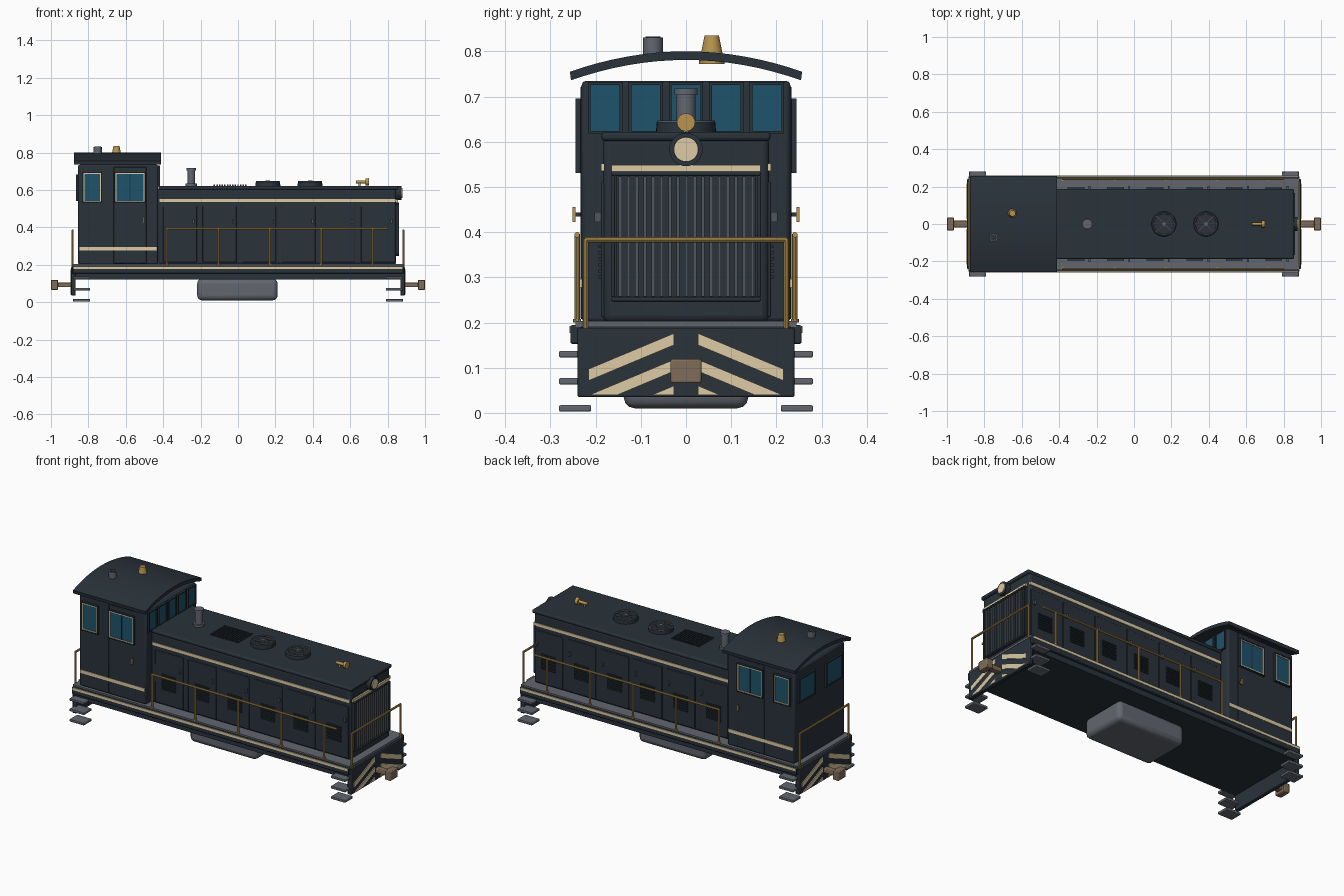
import bpy, bmesh, math
from mathutils import Matrix, Vector

if "Cube" in bpy.data.objects:
    bpy.data.objects.remove(bpy.data.objects["Cube"])


def mat(name, hexcol):
    m = bpy.data.materials.new(name)
    c = [int(hexcol[i:i + 2], 16) / 255 for i in (0, 2, 4)]
    m.diffuse_color = [((v + 0.055) / 1.055) ** 2.4 if v > 0.04 else v / 12.92 for v in c] + [1]
    m.use_nodes = True
    m.node_tree.nodes["Principled BSDF"].inputs["Base Color"].default_value = m.diffuse_color
    return m


DARK = mat("dark_slate", "29323A")
STEEL = mat("mid_steel", "4E575F")
GREY = mat("steel_grey", "62676F")
CREAM = mat("cream", "DCCBA3")
BRASS = mat("brass", "B8944F")
BROWN = mat("coupler_brown", "806C58")
GLASS = mat("blue_glass", "1E536B")


def finish(name, bm, material, bevel=0, segs=2):
    bmesh.ops.recalc_face_normals(bm, faces=bm.faces)
    me = bpy.data.meshes.new(name)
    bm.to_mesh(me)
    bm.free()
    me.materials.append(material)
    ob = bpy.data.objects.new(name, me)
    bpy.context.collection.objects.link(ob)
    if bevel:
        b = ob.modifiers.new("bevel", 'BEVEL')
        b.width, b.segments = bevel, segs
    bpy.context.view_layer.objects.active = ob
    ob.select_set(True)
    bpy.ops.object.shade_smooth_by_angle(angle=math.radians(35))
    ob.select_set(False)
    return ob


def boxes(name, material, items, bevel=0, segs=2):
    """Each item is x0, x1, y0, y1, z0, z1."""
    bm = bmesh.new()
    for x0, x1, y0, y1, z0, z1 in items:
        m = Matrix.Translation(((x0 + x1) / 2, (y0 + y1) / 2, (z0 + z1) / 2))
        m = m @ Matrix.Diagonal((abs(x1 - x0), abs(y1 - y0), abs(z1 - z0), 1))
        bmesh.ops.create_cube(bm, size=1, matrix=m)
    return finish(name, bm, material, bevel, segs)


def rods(name, material, items, segs=24):
    """Each item is start, end, start radius, end radius."""
    bm = bmesh.new()
    for a, b, r1, r2 in items:
        a, b = Vector(a), Vector(b)
        rot = (b - a).to_track_quat('Z', 'Y').to_matrix().to_4x4()
        bmesh.ops.create_cone(bm, cap_ends=True, segments=segs, radius1=r1, radius2=r2,
                              depth=(b - a).length, matrix=Matrix.Translation((a + b) / 2) @ rot)
    return finish(name, bm, material)


def border(a0, a1, b0, b1, w):
    """Four bars around a rectangle, as 2D spans."""
    return [(a0 - w, a1 + w, b0 - w, b0), (a0 - w, a1 + w, b1, b1 + w),
            (a0 - w, a0, b0, b1), (a1, a1 + w, b0, b1)]


def prism(name, material, polys, x0, x1):
    """Extrude y-z polygons from x0 to x1."""
    bm = bmesh.new()
    for p in polys:
        f = bm.faces.new([bm.verts.new((x0, y, z)) for y, z in p])
        r = bmesh.ops.extrude_face_region(bm, geom=[f])
        bmesh.ops.translate(bm, vec=(x1 - x0, 0, 0),
                            verts=[v for v in r["geom"] if isinstance(v, bmesh.types.BMVert)])
    return finish(name, bm, material)


S = (-1, 1)

# Frame, walkway and tank
boxes("frame", DARK, [(-.875, .875, -.238, .238, .122, .195)])
boxes("side_sill", DARK, [(-.885, .885, s * .23, s * .256, .153, .194) for s in S], .004)
boxes("walkway", GREY, [(-.885, .885, -.245, .245, .19, .203)])
boxes("sill_stripe", CREAM, [(-.88, .88, s * .25, s * .258, .177, .192) for s in S])
boxes("fuel_tank", GREY, [(-.218, .212, -.138, .138, .01, .125)], .025, 3)

# Ends: plates, chevrons, couplers, steps
boxes("end_plate", DARK, [(s * .868, s * .892, -.24, .24, .035, .188) for s in S], .004)
chevrons = [[(.027, .150), (.027, .176), (.216, .097), (.216, .071)],
            [(.027, .092), (.027, .118), (.213, .04), (.151, .04)],
            [(.027, .04), (.027, .06), (.075, .04)]]
for s in S:
    prism("chevron_stripes", CREAM, [[(t * y, z) for y, z in p] for p in chevrons for t in S],
          s * .89, s * .896)
boxes("coupler", BROWN, [(s * .88, s * .968, -.018, .018, .08, .106) for s in S]
      + [(s * .962, s * 1.0, -.034, .034, .066, .119) for s in S], .004)
boxes("steps", GREY, [(s * .79, s * .882, t * .21, t * .281, z - .007, z + .007)
                      for s in S for t in S for z in (.01, .07, .13)], .003)

# Hood body with roof slab
boxes("hood", DARK, [(-.43, .846, -.184, .184, .2, .612)], .016, 3)
boxes("hood_roof", DARK, [(-.425, .856, -.187, .187, .602, .622)], .007)
boxes("hood_stripe", CREAM, [(-.42, .844, s * .18, s * .188, .535, .552) for s in S]
      + [(.84, .855, -.165, .165, .533, .549)])
doors, louvres, pulls = [], [], []
for i in range(6):
    x = -.40 + i * .2115
    for s in S:
        doors.append((x, x + .18, s * .178, s * .188, .212, .512))
        louvres += [(x + .045, x + .135, s * .185, s * .194, z, z + .007)
                    for z in [.297 + k * .0135 for k in range(7)]]
        pulls.append((x + .158, x + .168, s * .186, s * .202, .422, .445))
boxes("hood_doors", DARK, doors, .003)
boxes("door_louvres", DARK, louvres)
boxes("door_pulls", STEEL, pulls)

# Nose radiator and lamp
boxes("radiator_back", DARK, [(.84, .85, -.155, .155, .255, .53)])
boxes("radiator_frame", DARK, [(.84, .862, *b) for b in border(-.157, .157, .256, .525, .009)], .003)
boxes("radiator_slats", STEEL, [(.845, .859, -.149 + i * .0183, -.142 + i * .0183, .258, .523)
                                for i in range(17)])
rods("lamp_rim", DARK, [((.84, 0, .583), (.874, 0, .583), .037, .037)], 32)
rods("lamp_lens", CREAM, [((.865, 0, .583), (.879, 0, .583), .028, .027)], 32)

# Hood roof equipment: stack, vent, fans, horn
rods("exhaust_stack", GREY, [((-.25, 0, .62), (-.25, 0, .635), .03, .03),
                             ((-.25, 0, .63), (-.25, 0, .715), .021, .021),
                             ((-.25, 0, .703), (-.25, 0, .718), .026, .026)])
boxes("roof_vent", DARK, [(-.13 + i * .014, -.122 + i * .014, -.065, .065, .62, .63) for i in range(13)])
for x in (.16, .385):
    rods("fan_housing", DARK, [((x, 0, .615), (x, 0, .641), .067, .065)], 32)
    bpy.ops.mesh.primitive_torus_add(major_radius=.06, minor_radius=.005, major_segments=32,
                                     minor_segments=6, location=(x, 0, .643))
    ring = bpy.context.object
    ring.name = "fan_ring"
    ring.data.materials.append(STEEL)
    ring.select_set(False)
    rods("fan_spokes", GREY, [((x, 0, .644), (x + .058 * math.cos(a), .058 * math.sin(a), .644), .0035, .0035)
                              for a in [k * math.pi / 4 for k in range(8)]]
         + [((x, 0, .64), (x, 0, .65), .012, .012)], 8)
rods("horn", BRASS, [((.63, 0, .643), (.69, 0, .643), .008, .009),
                     ((.683, 0, .643), (.7, 0, .643), .018, .02),
                     ((.65, 0, .62), (.65, 0, .643), .006, .006)])

# Cab body and curved roof
boxes("cab", DARK, [(-.855, -.427, -.231, .231, .2, .735)], .01)
N = 16
arc = [(.257 * (2 * k / N - 1), 1 - (2 * k / N - 1) ** 2) for k in range(N + 1)]
prism("cab_roof", DARK, [[(y, .755 + .045 * c) for y, c in arc]
                         + [(y * .99, .736 + .045 * c) for y, c in reversed(arc)]], -.876, -.413)
rods("roof_ventilator", GREY, [((-.75, -.073, .78), (-.75, -.073, .831), .022, .022)])
rods("ventilator_cap", DARK, [((-.75, -.073, .82), (-.75, -.073, .833), .017, .017)])
rods("bell", BRASS, [((-.65, .057, .772), (-.65, .057, .782), .028, .028),
                     ((-.65, .057, .78), (-.65, .057, .835), .027, .016)])

# Cab windows, doors, stripe
side_win = [(-.822, -.738, .542, .685), (-.65, -.506, .542, .685)]
end_win = [(-.032 + c, .032 + c, .624, .726) for c in (-.179, -.089, 0, .089, .179)]
rear_win = [(.055, .19, .55, .675)]
boxes("cab_door", DARK, [(-.665, -.49, s * .228, s * .2335, .208, .722) for s in S], .002)
boxes("side_glass", GLASS, [(a, b, s * .228, s * .239, c, d) for a, b, c, d in side_win for s in S])
boxes("side_window_trim", CREAM, [(a, b, s * .228, s * .243, c, d) for w in side_win
                                  for a, b, c, d in border(*w, .005) for s in S])
boxes("side_window_frame", DARK, [(a, b, s * .228, s * .245, c, d) for w in side_win
                                  for a, b, c, d in border(w[0] - .005, w[1] + .005, w[2] - .005,
                                                           w[3] + .005, .006) for s in S])
boxes("window_divider", DARK, [(-.58, -.575, s * .23, s * .242, .542, .685) for s in S])
boxes("front_glass", GLASS, [(-.43, -.422, *w) for w in end_win])
boxes("front_window_frame", DARK, [(-.43, -.417, *b) for w in end_win for b in border(*w, .006)])
boxes("rear_glass", GLASS, [(-.861, -.85, s * a, s * b, c, d) for a, b, c, d in rear_win for s in S])
boxes("rear_window_frame", DARK, [(-.866, -.85, s * a, s * b, c, d) for w in rear_win
                                  for a, b, c, d in border(*w, .008) for s in S])
boxes("cab_stripe", CREAM, [(-.848, -.434, s * .228, s * .235, .277, .296) for s in S])
boxes("door_handle", BRASS, [(-.509, -.499, s * .244, s * .251, .422, .456) for s in S])
boxes("handle_mount", DARK, [(-.507, -.501, s * .23, s * .246, .435, .443) for s in S])

# Handrails
R = .006
posts = [-.38 + i * .275 for i in range(5)]
side, ends = [], []
for s in S:
    side.append(((-.384, s * .241, .394), (.80, s * .241, .394), R, R))
    side += [((x, s * .241, .2), (x, s * .241, .396), R, R) for x in posts]
    side += [((x, s * .241, .2), (x, s * .241, .208), .009, .009) for x in posts]
    ends.append(((s * .884, -.225, .383), (s * .884, .225, .383), R, R))
    ends += [((s * .884, t * .222, .185), (s * .884, t * .222, .386), R, R) for t in S]
rods("side_handrails", BRASS, side, 10)
rods("end_handrails", BRASS, ends, 10)
